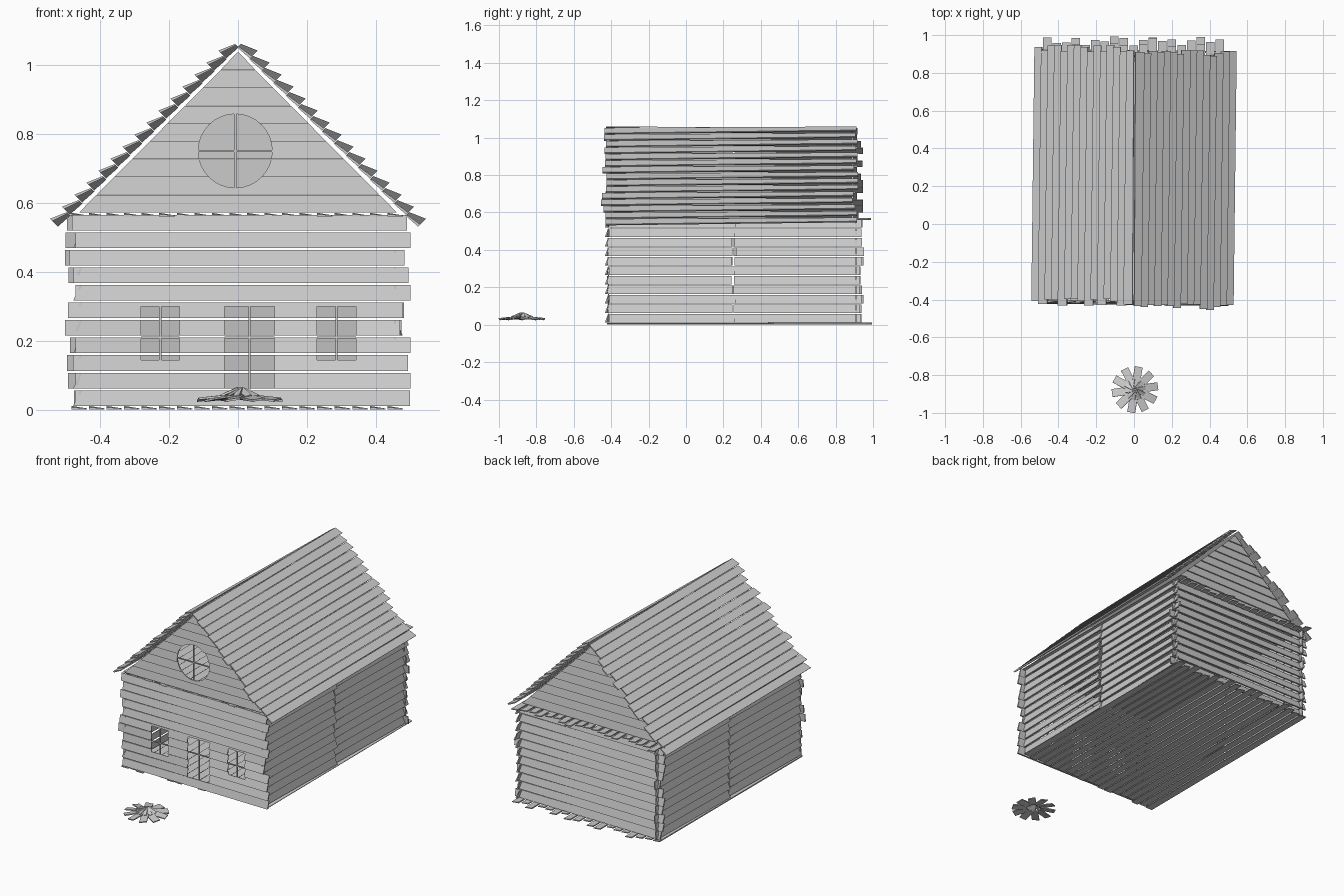
import bpy, bmesh, math, random
from mathutils import Vector, Matrix

if "Cube" in bpy.data.objects:
    bpy.data.objects.remove(bpy.data.objects["Cube"])

random.seed(4)
V = Vector
YMID = 0.245            # middle of the cabin along y
Z0, PITCH, BOARD = 0.012, 0.0508, 0.045
jit = lambda a: random.uniform(-a, a)


def finish(bm, name):
    bmesh.ops.recalc_face_normals(bm, faces=bm.faces[:])
    me = bpy.data.meshes.new(name)
    bm.to_mesh(me)
    bm.free()
    ob = bpy.data.objects.new(name, me)
    bpy.context.collection.objects.link(ob)
    return ob


def loft(bm, r0, r1):
    a = [bm.verts.new(p) for p in r0]
    b = [bm.verts.new(p) for p in r1]
    n = len(a)
    bm.faces.new(a)
    bm.faces.new(b[::-1])
    for i in range(n):
        bm.faces.new((a[i], a[(i + 1) % n], b[(i + 1) % n], b[i]))


def plank(bm, a, b, up, out, h=BOARD, t=0.01, lean=(0, 0.012)):
    """Tapered board from a to b; its lower edge leans out at each end."""
    rings = []
    for p, l in zip((a, b), lean):
        p = V(p)
        rings.append([p + out * l, p + out * (l + t),
                      p + up * h + out * t * 0.5, p + up * h])
    loft(bm, *rings)


def box(bm, x, y, z, sx, sy, sz):
    bmesh.ops.create_cube(bm, size=1, matrix=Matrix.Translation((x, y, z)) @ Matrix.Diagonal((sx, sy, sz, 1)))


def cut(ob, cutter):
    m = ob.modifiers.new("opening", "BOOLEAN")
    m.operation, m.solver, m.object = "DIFFERENCE", "EXACT", cutter
    cutter.hide_render = True
    cutter.hide_set(True)


X, Y, Z = V((1, 0, 0)), V((0, 1, 0)), V((0, 0, 1))

# floor and ceiling boards
for name, z in (("floor", 0.001), ("ceiling", 0.56)):
    bm = bmesh.new()
    for i in range(19):
        x = -0.482 + i * 0.0508
        plank(bm, (x, -0.41 + jit(0.015), z), (x, 0.965 + jit(0.033), z), X, Z, t=0.007, lean=(0, 0.004))
    finish(bm, name)

# front and back walls
for name, y, s in (("front_wall", -0.412, -1), ("back_wall", 0.905, 1)):
    bm = bmesh.new()
    for i in range(11):
        z, d = Z0 + i * PITCH, jit(0.016)
        plank(bm, (s * 0.485 + d, y, z), (-s * 0.485 + d, y, z), Z, Y * s)
    ob = finish(bm, name)
    if s < 0:
        front_wall = ob

# side walls, each in two lengths
for name, s in (("right_wall", 1), ("left_wall", -1)):
    bm = bmesh.new()
    for i in range(11):
        z = Z0 + i * PITCH
        for y0, y1 in ((-0.415, 0.255), (0.26, 0.94)):
            d = jit(0.013)
            ends = [(s * 0.452, y0 + d * 0.5, z), (s * 0.452, y1 + d, z)]
            plank(bm, *(ends if s > 0 else ends[::-1]), Z, X * s, lean=(0, 0.015))
    finish(bm, name)

# door and window openings with cross bars
holes = ((-0.225, 0.2225, 0.112, 0.155), (0.285, 0.2225, 0.112, 0.155), (0.033, 0.18, 0.145, 0.24))
cb, bars = bmesh.new(), bmesh.new()
for x, z, w, h in holes:
    box(cb, x, -0.415, z, w, 0.1, h)
    box(bars, x, -0.415, z, 0.006, 0.006, h)
    box(bars, x, -0.415, 0.21, w, 0.006, 0.006)
cut(front_wall, finish(cb, "opening_cutter"))
finish(bars, "window_bars")

# gables in horizontal clapboards
half = lambda z: max(0.003, 0.462 * (1.035 - z) / 0.465)
for name, y, s in (("front_gable", -0.405, -1), ("back_gable", 0.885, 1)):
    bm = bmesh.new()
    n, step = 9, 0.0515
    for i in range(n):
        za = 0.572 + i * step
        zb = za + step - 0.0006
        rings = []
        for side in (-1, 1):
            rings.append([V((side * half(za), y, za)), V((side * half(za), y + s * 0.011, za)),
                          V((side * half(zb), y + s * 0.004, zb)), V((side * half(zb), y, zb))])
        loft(bm, *rings)
    ob = finish(bm, name)
    if s < 0:
        front_gable = ob

# round gable window
cb = bmesh.new()
bmesh.ops.create_cone(cb, cap_ends=True, segments=32, radius1=0.107, radius2=0.107, depth=0.1,
                      matrix=Matrix.Translation((-0.008, -0.41, 0.75)) @ Matrix.Rotation(math.pi / 2, 4, "X"))
cut(front_gable, finish(cb, "round_cutter"))
bm = bmesh.new()
box(bm, -0.008, -0.408, 0.75, 0.006, 0.006, 0.214)
box(bm, -0.008, -0.408, 0.75, 0.214, 0.006, 0.006)
finish(bm, "round_window_bars")

# roof slopes: boards splay outwards at opposite ends
for name, s in (("right_roof", 1), ("left_roof", -1)):
    bm = bmesh.new()
    up, out = V((-s, 0, 1)).normalized(), V((s, 0, 1)).normalized()
    for i in range(15):
        p = V((s * 0.519, 0, 0.529)) + up * (i * 0.0492)
        d = jit(0.018)
        a = p + Y * (YMID - s * 0.685 + d)
        b = p + Y * (YMID + s * 0.66 + d) + out * 0.01
        plank(bm, a, b, up, out, h=0.0475, t=0.009, lean=(0.003, 0.016))
    finish(bm, name)

# fire pit: ring of flat slabs with small sticks leaning to a point
ring, sticks = bmesh.new(), bmesh.new()
for i in range(10):
    rot = Matrix.Translation((0.005, -0.877, 0)) @ Matrix.Rotation(i * math.tau / 10 + 0.15, 4, "Z")
    M = rot @ Matrix.Translation((0.08, 0, 0.034)) @ Matrix.Rotation(0.1, 4, "Y") \
        @ Matrix.Rotation(0.15, 4, "X") @ Matrix.Diagonal((0.085, 0.042, 0.006, 1))
    bmesh.ops.create_cube(ring, size=1, matrix=M)
    M = rot @ Matrix.Translation((0.03, 0, 0.05)) @ Matrix.Rotation(0.4, 4, "Y") \
        @ Matrix.Rotation(0.3, 4, "X") @ Matrix.Diagonal((0.055, 0.02, 0.006, 1))
    bmesh.ops.create_cube(sticks, size=1, matrix=M)
finish(ring, "fire_ring")
finish(sticks, "fire_sticks")
